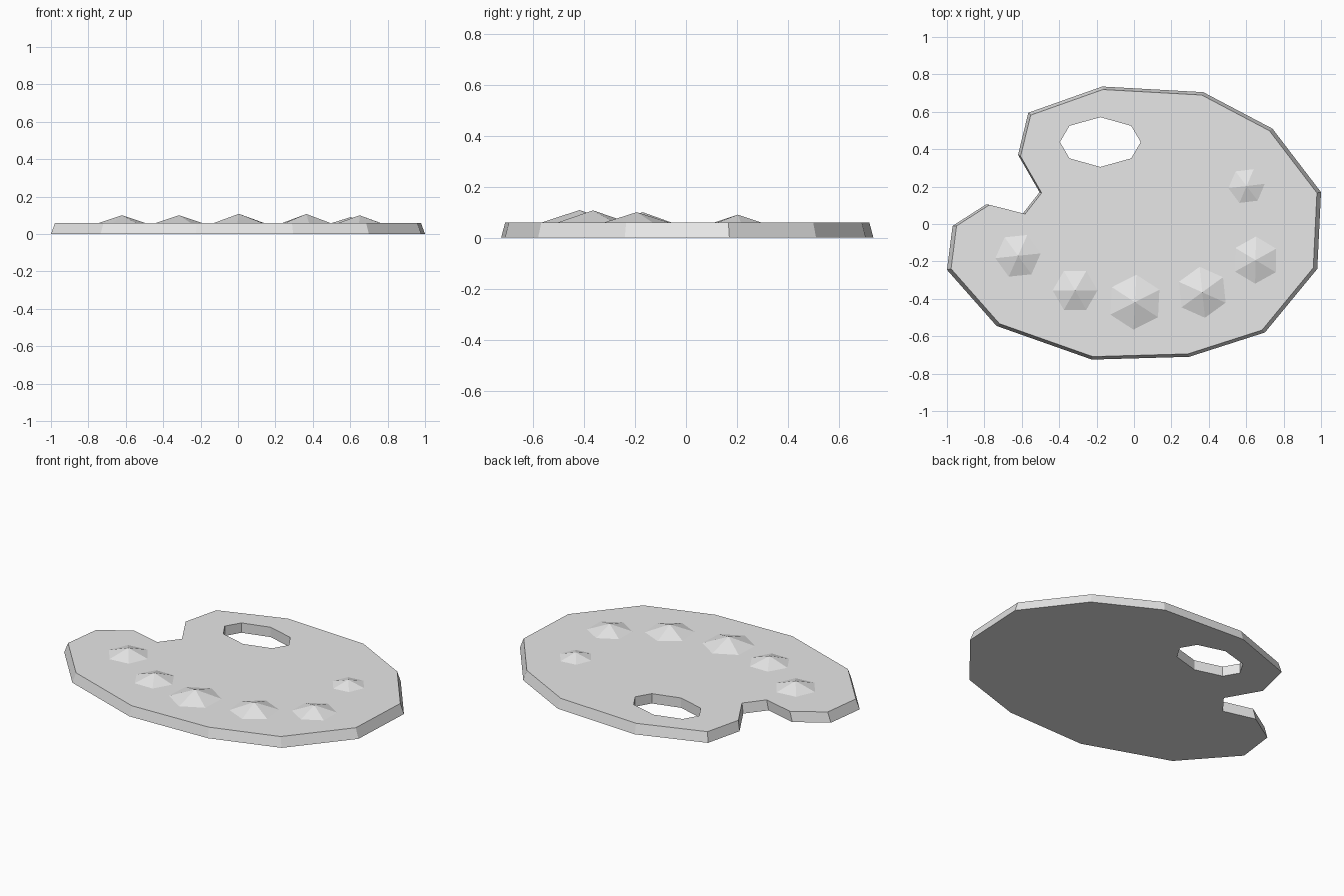
import bpy, bmesh, math

# Remove the default cube
cube = bpy.data.objects.get("Cube")
if cube:
    bpy.data.objects.remove(cube)

GREY = (0.8, 0.8, 0.8, 1)
mat = bpy.data.materials.new("light_grey")
mat.use_nodes = True
mat.diffuse_color = GREY
mat.node_tree.nodes["Principled BSDF"].inputs["Base Color"].default_value = GREY

TOP = 0.06      # board thickness
TAPER = 0.978   # top outline relative to the bottom one


def add_object(name, bm):
    bmesh.ops.recalc_face_normals(bm, faces=bm.faces)
    mesh = bpy.data.meshes.new(name)
    bm.to_mesh(mesh)
    bm.free()
    mesh.materials.append(mat)
    obj = bpy.data.objects.new(name, mesh)
    bpy.context.collection.objects.link(obj)
    return obj


def closed_loop(bm, points, z):
    verts = [bm.verts.new((x, y, z)) for x, y in points]
    return [bm.edges.new((v, verts[i - 1])) for i, v in enumerate(verts)]


# Board: rounded outline with a notch, and a thumb hole through it
outline = [(-.17, .735), (.37, .705), (.74, .51), (1, .17), (.98, -.24),
           (.7, -.58), (.295, -.71), (-.225, -.725), (-.735, -.545),
           (-1, -.245), (-.97, -.01), (-.79, .105), (-.595, .055),
           (-.505, .17), (-.62, .37), (-.565, .595)]
hole = [(-.18 + dx, .438 + dy) for dx, dy in
        [(0, .133), (.165, .087), (.216, 0), (.165, -.087),
         (0, -.133), (-.165, -.087), (-.216, 0), (-.165, .087)]]

bm = bmesh.new()
rims = []
for z, s in ((0, 1), (TOP, TAPER)):
    outer = closed_loop(bm, [(x * s, y * s) for x, y in outline], z)
    inner = closed_loop(bm, hole, z)
    bmesh.ops.triangle_fill(bm, edges=outer + inner, use_beauty=True)
    rims.append((outer, inner))
for lower, upper in zip(*rims):
    bmesh.ops.bridge_loops(bm, edges=lower + upper)
# Merge the flat fill triangles into clean faces
bmesh.ops.dissolve_limit(bm, angle_limit=0.01, verts=[], edges=bm.edges)
add_object("palette_board", bm)

# Paint dabs: low six-sided cones (x, y, radius, height, turn in degrees)
dabs = [(-.62, -.17, .122, .04, 6), (-.315, -.355, .12, .04, 0),
        (.005, -.418, .147, .048, 27), (.365, -.365, .137, .047, 36),
        (.65, -.193, .126, .04, 29), (.602, .203, .098, .03, 7)]
for i, (x, y, radius, height, turn) in enumerate(dabs, 1):
    bm = bmesh.new()
    ring = [bm.verts.new((radius * math.cos(a), radius * math.sin(a), 0))
            for a in (math.radians(turn + 60 * k) for k in range(6))]
    tip = bm.verts.new((0, 0, height))
    for k in range(6):
        bm.faces.new((ring[k - 1], ring[k], tip))
    bm.faces.new(ring[::-1])
    dab = add_object(f"paint_dab_{i}", bm)
    dab.location = (x, y, TOP)
